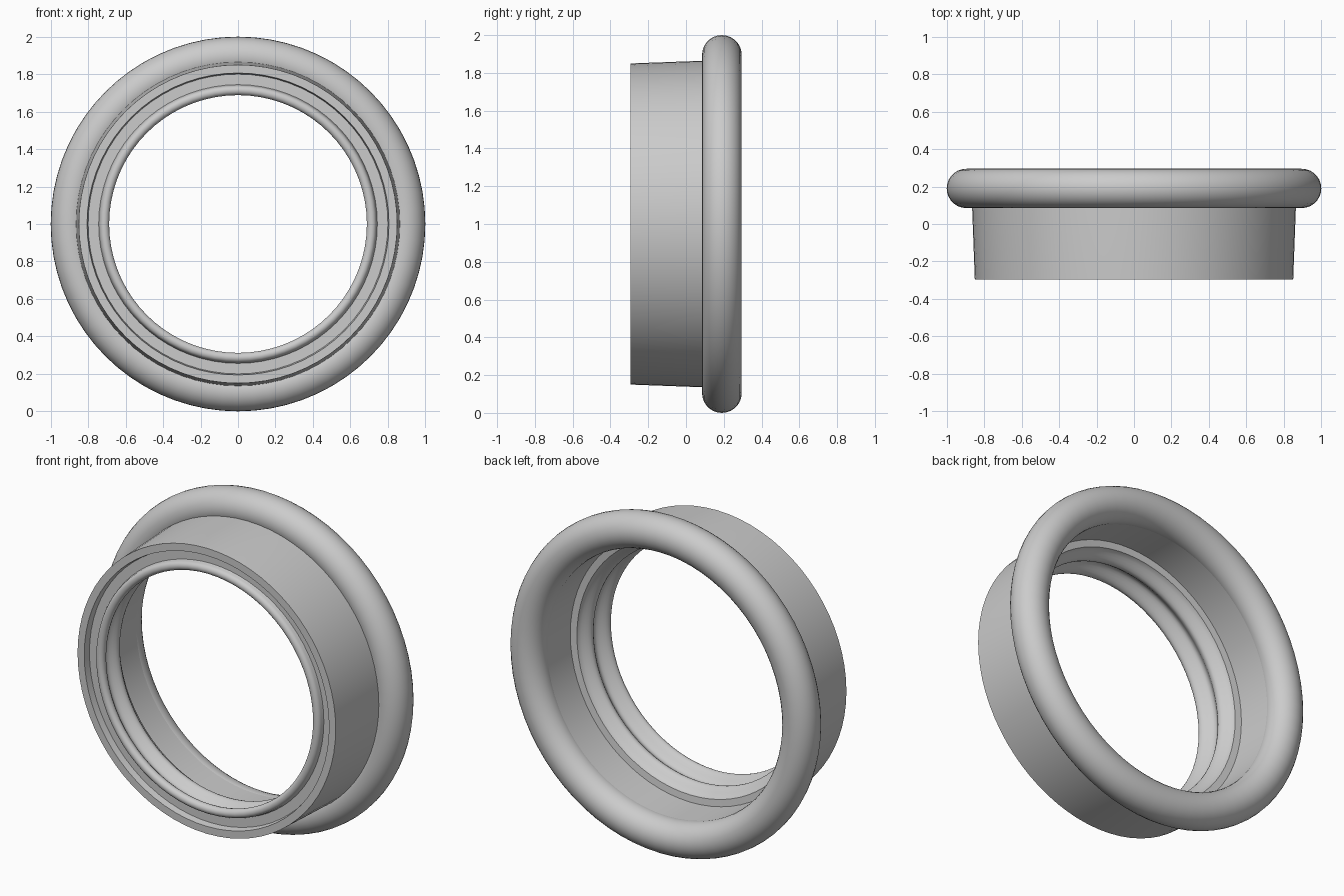
import bpy, bmesh, math
from mathutils import Matrix, Vector

cube = bpy.data.objects.get("Cube")
if cube:
    bpy.data.objects.remove(cube)

SIDES = 72
CENTRE = Vector((0, 0, 1))

grey = bpy.data.materials.new("light_grey")
grey.use_nodes = True
colour = (0.6, 0.6, 0.6, 1)
grey.diffuse_color = colour
grey.node_tree.nodes["Principled BSDF"].inputs["Base Color"].default_value = colour


def lathe(name, profile):
    """Revolve a closed (radius, y) profile about the y axis."""
    bm = bmesh.new()
    verts = [bm.verts.new((r, y, 0)) for r, y in profile]
    edges = [bm.edges.new((v, verts[i - 1])) for i, v in enumerate(verts)]
    bmesh.ops.spin(bm, geom=verts + edges, cent=(0, 0, 0), axis=(0, 1, 0),
                   angle=math.tau, steps=SIDES, use_merge=True)
    bmesh.ops.remove_doubles(bm, verts=bm.verts, dist=0.0001)
    bmesh.ops.recalc_face_normals(bm, faces=bm.faces)
    bmesh.ops.transform(bm, matrix=Matrix.Translation(CENTRE), verts=bm.verts)
    mesh = bpy.data.meshes.new(name)
    bm.to_mesh(mesh)
    bm.free()
    mesh.materials.append(grey)
    obj = bpy.data.objects.new(name, mesh)
    bpy.context.collection.objects.link(obj)
    bpy.ops.object.select_all(action="DESELECT")
    obj.select_set(True)
    bpy.context.view_layer.objects.active = obj
    bpy.ops.object.shade_smooth_by_angle(angle=math.radians(35))
    return obj


def arc(r, y, radius, start, end, steps):
    """Points of a circular arc in the (radius, y) plane, angles in degrees."""
    angles = [math.radians(start + (end - start) * i / steps) for i in range(steps + 1)]
    return [(r + radius * math.cos(a), y + radius * math.sin(a)) for a in angles]


# Rounded rim at the back
lathe("rim", arc(0.895, 0.19, 0.105, 0, 360, 28)[:-1])

# Sleeve: tapered outside, ledge and ripples inside
ripples = []
for i in range(19):
    t = i / 18
    ripples.append((0.728 - 0.018 * t + 0.022 * math.cos(3 * math.pi * t),
                    -0.045 - 0.22 * t))

# Rounded bead and shallow groove on the front end
bead = arc(0.714, -0.268, 0.026, 180, 360, 10)
groove = [(0.744, -0.255), (0.8, -0.255), (0.806, -0.295)]

outside = [(0.85, -0.295), (0.865, 0.11), (0.865, 0.19)]
inside = [(0.792, 0.19), (0.79, -0.04)]
lathe("sleeve", outside + inside + ripples + bead + groove)
